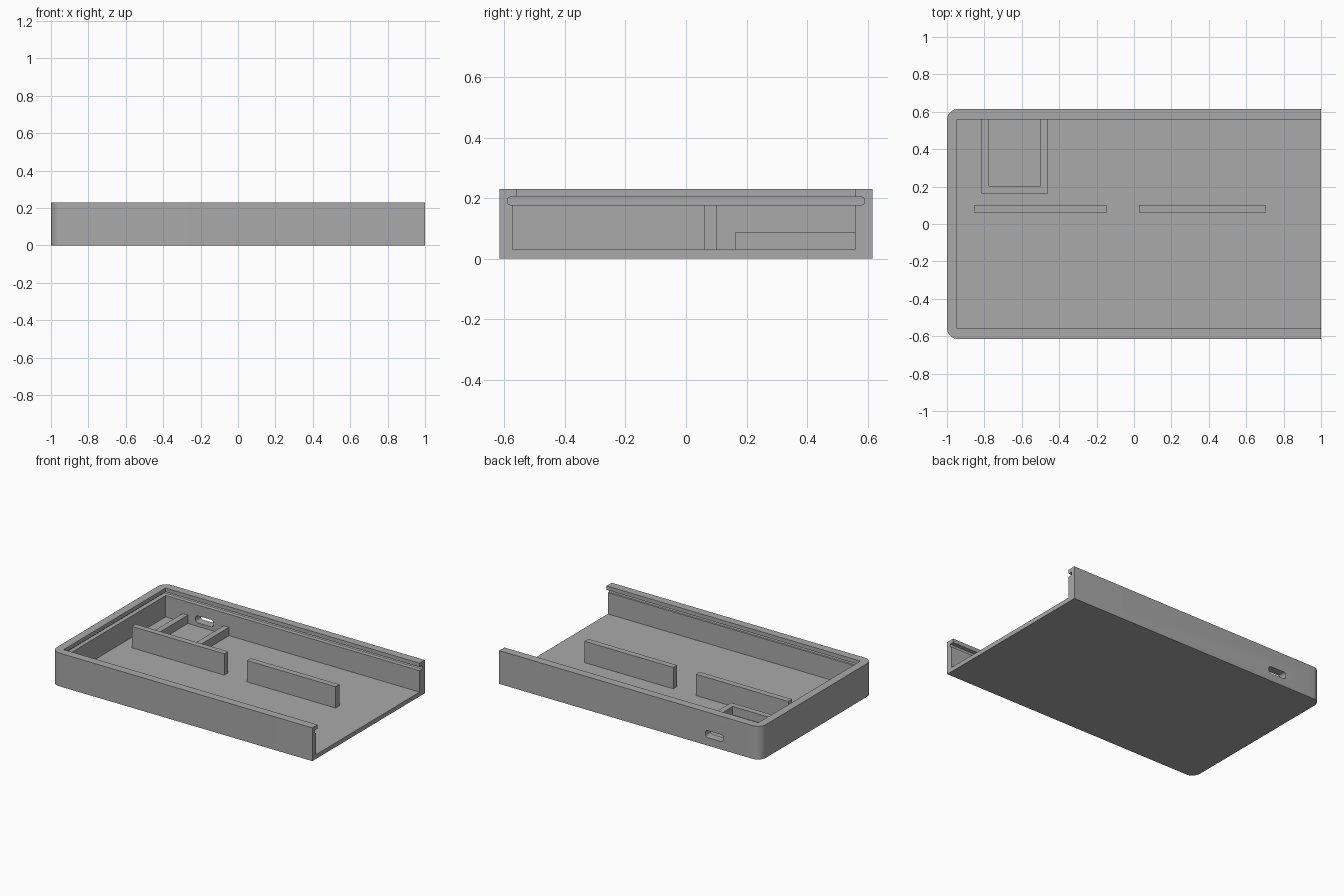
import bpy, bmesh
from mathutils import Vector

cube = bpy.data.objects.get("Cube")
if cube:
    bpy.data.objects.remove(cube, do_unlink=True)

grey = bpy.data.materials.new("plain_grey")
grey.use_nodes = True
colour = (0.4, 0.4, 0.4, 1)
grey.diffuse_color = colour
grey.node_tree.nodes["Principled BSDF"].inputs["Base Color"].default_value = colour


def box(name, low, high, radius=0, round_edge=None, segments=8):
    """Box between two corners; edges chosen by round_edge(direction, middle) are rounded."""
    low, high = Vector(low), Vector(high)
    bm = bmesh.new()
    bmesh.ops.create_cube(bm, size=1)
    for v in bm.verts:
        v.co = (low + high) / 2 + v.co * (high - low)
    if radius:
        edges = [e for e in bm.edges
                 if round_edge((e.verts[0].co - e.verts[1].co).normalized(),
                               (e.verts[0].co + e.verts[1].co) / 2)]
        bmesh.ops.bevel(bm, geom=edges, offset=radius, segments=segments,
                        profile=0.5, affect='EDGES')
    mesh = bpy.data.meshes.new(name)
    bm.to_mesh(mesh)
    bm.free()
    mesh.materials.append(grey)
    ob = bpy.data.objects.new(name, mesh)
    bpy.context.collection.objects.link(ob)
    return ob


def cut(target, cutters):
    """Subtract the cutters, bake the result and remove the helpers."""
    for c in cutters:
        c.hide_render = True
        mod = target.modifiers.new(c.name, 'BOOLEAN')
        mod.operation, mod.solver, mod.object = 'DIFFERENCE', 'EXACT', c
    bpy.context.view_layer.update()
    dg = bpy.context.evaluated_depsgraph_get()
    mesh = bpy.data.meshes.new_from_object(target.evaluated_get(dg))
    target.modifiers.clear()
    target.data = mesh
    for c in cutters:
        bpy.data.objects.remove(c, do_unlink=True)


FLOOR, HEIGHT, HALF_Y = 0.03, 0.23, 0.615
SINK = FLOOR - 0.01

# Tray with two rounded corners, open at one end
tray = box("tray", (-1, -HALF_Y, 0), (1, HALF_Y, HEIGHT), 0.06,
           lambda d, m: abs(d.z) > 0.9 and m.x < 0)
cut(tray, [
    # main cavity
    box("cavity", (-0.945, -0.558, FLOOR), (1.1, 0.558, 0.4)),
    # front wall is thinner below the lid slot
    box("front_relief", (-0.945, -0.573, FLOOR), (1.1, 0, 0.185)),
    # slot for the sliding lid
    box("lid_slot", (-0.974, -0.588, 0.178), (1.1, 0.588, 0.203), 0.007,
        lambda d, m: abs(d.x) > 0.9, 3),
    # connector opening through the back wall
    box("port", (-0.715, 0.5, 0.055), (-0.58, 0.7, 0.103), 0.016,
        lambda d, m: abs(d.y) > 0.9, 4),
])

# Long dividers standing on the floor
for name, x0, x1 in (("right_divider", -0.855, -0.147), ("left_divider", 0.026, 0.705)):
    box(name, (x0, 0.061, SINK), (x1, 0.102, 0.178))

# Low three-sided holder against the back wall
holder = box("board_holder", (-0.815, 0.164, SINK), (-0.46, 0.565, 0.088))
cut(holder, [box("holder_space", (-0.775, 0.204, 0), (-0.5, 0.7, 0.2))])

# Smooth the rounded corners, keep the rest sharp
bpy.ops.object.select_all(action='DESELECT')
tray.select_set(True)
bpy.context.view_layer.objects.active = tray
bpy.ops.object.shade_smooth_by_angle()
